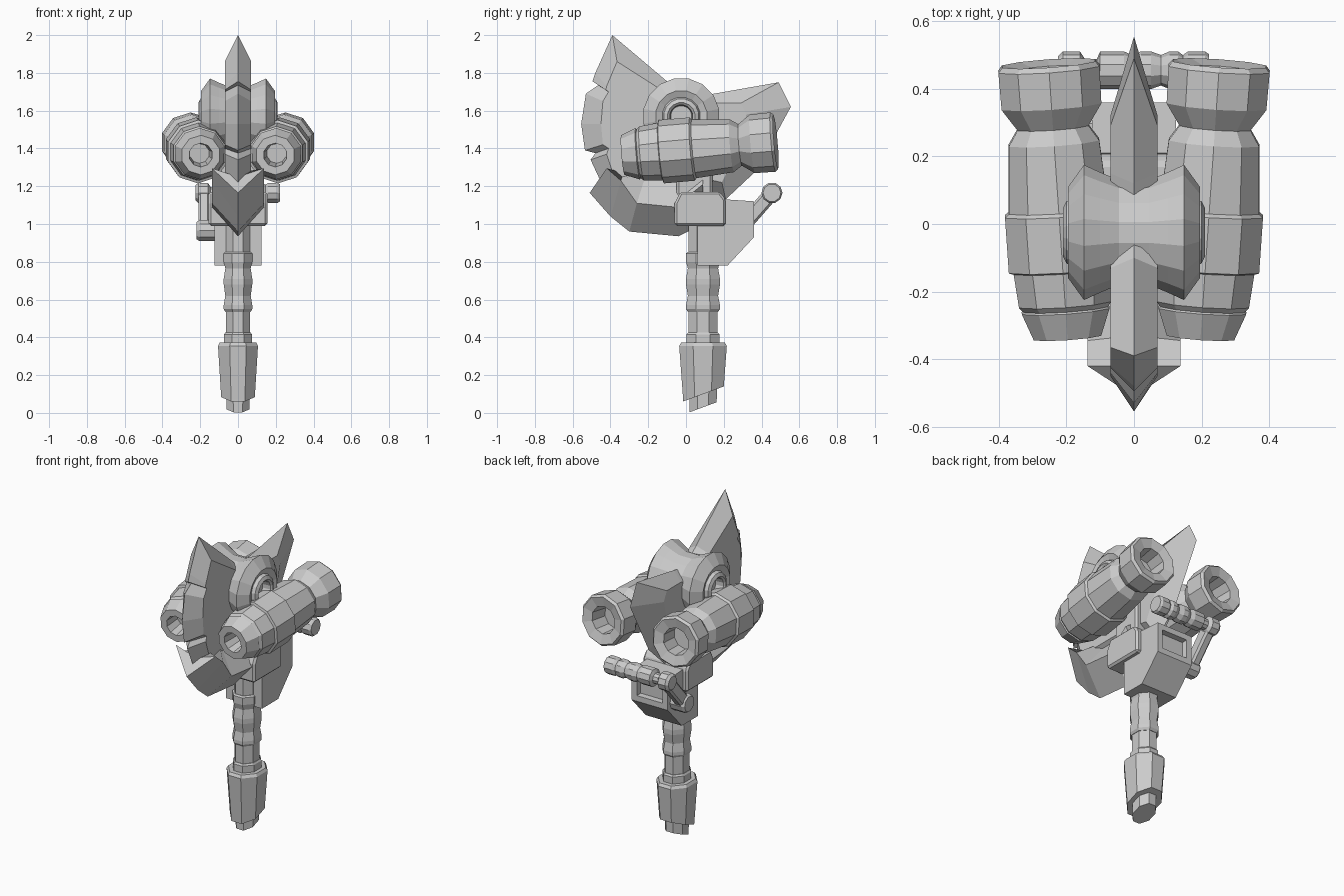
import bpy, bmesh
from math import pi, cos, sin
from mathutils import Matrix, Vector

if "Cube" in bpy.data.objects:
    bpy.data.objects.remove(bpy.data.objects["Cube"])


def finish(name, bm):
    bmesh.ops.recalc_face_normals(bm, faces=bm.faces)
    me = bpy.data.meshes.new(name)
    bm.to_mesh(me)
    bm.free()
    ob = bpy.data.objects.new(name, me)
    bpy.context.collection.objects.link(ob)
    return ob


def skin(bm, rings, cap=True):
    vs = [[bm.verts.new(p) for p in r] for r in rings]
    n = len(vs[0])
    for a, b in zip(vs, vs[1:]):
        for i in range(n):
            j = (i + 1) % n
            bm.faces.new((a[i], a[j], b[j], b[i]))
    if cap:
        bm.faces.new(vs[0])
        bm.faces.new(vs[-1])


def lathe(name, prof, n, mat, cut=None):
    """Faceted turned part; prof is (flat radius, height) along local z."""
    bm = bmesh.new()
    rings = []
    for r, h in prof:
        r /= cos(pi / n)
        rings.append([mat @ Vector((r * cos((i + .5) * 2 * pi / n), r * sin((i + .5) * 2 * pi / n), h))
                      for i in range(n)])
    skin(bm, rings)
    if cut:
        res = bmesh.ops.bisect_plane(bm, geom=bm.verts[:] + bm.edges[:] + bm.faces[:],
                                     plane_co=cut[0], plane_no=cut[1], clear_inner=True)
        bmesh.ops.holes_fill(bm, edges=[e for e in res['geom_cut'] if isinstance(e, bmesh.types.BMEdge)])
    return finish(name, bm)


def blade(name, edge, flat, half):
    """Plate with a sharp outline at x=0 and bevels up to flat sides."""
    bm = bmesh.new()
    skin(bm, [[(half, y, z) for y, z in flat], [(0, y, z) for y, z in edge],
              [(-half, y, z) for y, z in flat]])
    return finish(name, bm)


def slab(name, prof, half, bev=0.012, inset=None):
    """Side profile extruded across x, chamfered, with an optional recessed face."""
    bm = bmesh.new()
    skin(bm, [[(half, y, z) for y, z in prof], [(-half, y, z) for y, z in prof]])
    bmesh.ops.recalc_face_normals(bm, faces=bm.faces)
    if inset:
        bm.faces.ensure_lookup_table()
        f = max(bm.faces, key=lambda f: f.normal.y * 10 + f.calc_center_median().y)
        bmesh.ops.inset_region(bm, faces=[f], thickness=inset)
        bmesh.ops.inset_region(bm, faces=[f], thickness=0.004, depth=-0.035)
    ob = finish(name, bm)
    if not inset:
        m = ob.modifiers.new("chamfer", 'BEVEL')
        m.width, m.segments = bev, 1
    return ob


# shaft: slightly deeper than wide
shaft = Matrix.Translation((0, .09, 0)) @ Matrix.Diagonal((.84, 1, 1, 1))
slope = Vector((0, -.37, 1))
lathe("pommel_tip", [(.07, -.05), (.078, .3)], 8, shaft, (Vector((0, .01, 0)), slope))
lathe("pommel", [(.1, -.05), (.105, .07), (.126, .355), (.115, .372)], 8, shaft,
      (Vector((0, -.03, .055)), slope))
lathe("collar", [(.088, .36), (.088, .415), (.08, .425)], 8, shaft)
lathe("rod", [(.077, .4), (.077, 1.1)], 8, shaft)
lathe("grip", [(.08, .535), (.09, .55), (.09, .57), (.08, .62), (.09, .68), (.09, .71),
               (.08, .765), (.09, .8), (.09, .845), (.08, .852)], 8, shaft)

# receiver
slab("saddle_block", [(-.06, .99), (-.06, 1.11), (-.03, 1.17), (.18, 1.17), (.21, 1.13), (.21, .99)], .155)
slab("receiver", [(.06, .99), (.06, .78), (.22, .78), (.36, .93), (.36, 1.12), (.21, 1.13)], .125, inset=.05)
slab("neck", [(-.05, 1.1), (-.05, 1.45), (.14, 1.45), (.14, 1.1)], .1)

# crank with cross grip
ax_x = Matrix.Rotation(pi / 2, 4, 'Y')
lathe("crank_grip", [(.04, -.225), (.053, -.21), (.053, -.16), (.032, -.145), (.032, -.11), (.053, -.1),
                     (.053, -.03), (.043, -.005), (.053, .02), (.053, .05), (.043, .08), (.053, .105),
                     (.053, .13), (.043, .145), (.053, .16), (.053, .21), (.045, .222)], 10,
      Matrix.Translation((0, .455, 1.165)) @ ax_x)
lathe("crank_pivot", [(.045, -.22), (.055, -.205), (.055, -.1)], 10, Matrix.Translation((0, .28, .965)) @ ax_x)
arm = slab("crank_arm", [(.25, .99), (.31, .94), (.485, 1.14), (.425, 1.19)], .03)
arm.location.x = -.18

# hub drum
half_hub = [(.055, .15), (.06, .2), (.072, .21), (.092, .2), (.1, .18), (.135, .195), (.2, .148), (.178, .1), (.155, .045)]
lathe("hub", half_hub + [(r, -h) for r, h in reversed(half_hub)], 16,
      Matrix.Translation((0, -.025, 1.57)) @ ax_x)

# paired cannons, splayed and pitched
for s, side in ((1, "right"), (-1, "left")):
    a, b = Vector((s * .197, -.335, 1.365)), Vector((s * .253, .475, 1.435))
    mat = Matrix.Translation(a) @ (b - a).to_track_quat('Z', 'Y').to_matrix().to_4x4()
    lathe("cannon_" + side, [(.05, .1), (.06, .0), (.1, 0), (.13, .08), (.124, .085), (.137, .1), (.146, .2),
                             (.16, .205), (.16, .37), (.148, .38), (.134, .58), (.105, .625), (.148, .69),
                             (.15, .8), (.138, .815), (.08, .8), (.075, .69)], 10, mat)

# front axe blade with two notches
blade("front_blade",
      [(-.39, 2), (-.48, 1.8), (-.495, 1.755), (-.465, 1.735), (-.53, 1.69), (-.555, 1.53), (-.535, 1.39),
       (-.48, 1.375), (-.505, 1.34), (-.44, 1.2), (0, 1.2), (0, 1.67), (-.1, 1.755)],
      [(-.365, 1.86), (-.42, 1.73), (-.425, 1.71), (-.41, 1.7), (-.44, 1.65), (-.45, 1.53), (-.44, 1.42),
       (-.41, 1.4), (-.42, 1.37), (-.38, 1.25), (0, 1.25), (0, 1.64), (-.13, 1.71)], .07)

# rear spike blade
blade("rear_blade",
      [(0, 1.66), (.12, 1.685), (.49, 1.75), (.555, 1.62), (.37, 1.28), (.21, 1.13), (.05, 1.2)],
      [(0, 1.6), (.15, 1.64), (.29, 1.64), (.32, 1.58), (.27, 1.38), (.19, 1.22), (.05, 1.25)], .07)

# lower chin guard: diamond section swept under the hub
chin = [((-.51, 1.165), (-.42, 1.295), (-.42, 1.25)), ((-.4, 1.04), (-.345, 1.23), (-.33, 1.27)),
        ((-.3, .96), (-.26, 1.11), (-.2, 1.3)), ((-.04, .935), (-.06, 1.09), (-.04, 1.3)),
        ((.09, 1.0), (.09, 1.21), (.09, 1.3))]
bm = bmesh.new()
skin(bm, [[(0, *o), (.138, *m), (0, *i), (-.138, *m)] for o, m, i in chin])
finish("chin_guard", bm)
